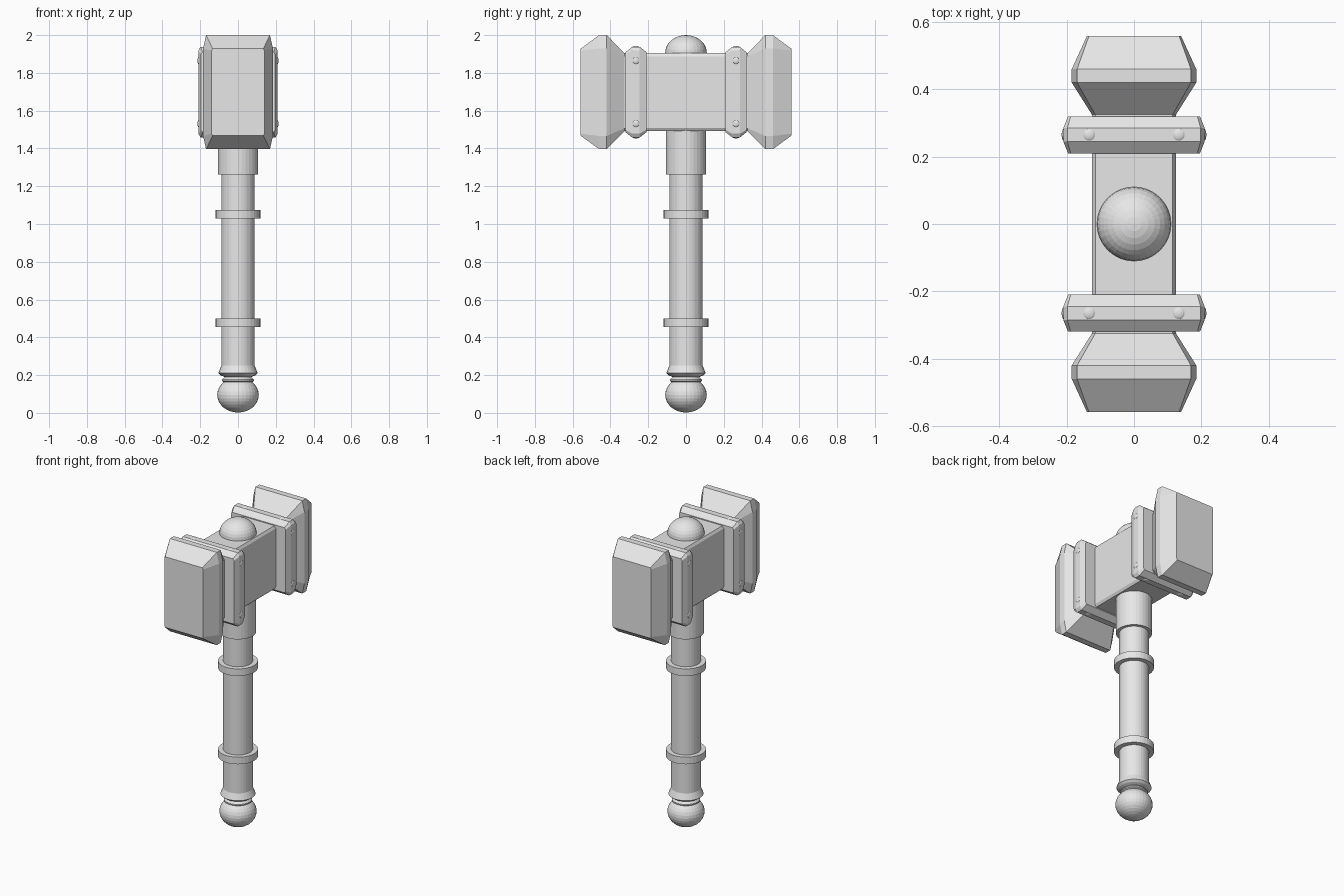
import bpy, bmesh, math
from mathutils import Vector

old = bpy.data.objects.get("Cube")
if old:
    bpy.data.objects.remove(old, do_unlink=True)

# One plain grey for everything
grey = bpy.data.materials.new("light_grey")
grey.use_nodes = True
colour = (0.8, 0.8, 0.8, 1)
grey.diffuse_color = colour
grey.node_tree.nodes["Principled BSDF"].inputs["Base Color"].default_value = colour

HEAD_Z = 1.698   # height of the head's axis
SIDES = 32


def finish(name, bm):
    bmesh.ops.recalc_face_normals(bm, faces=bm.faces)
    mesh = bpy.data.meshes.new(name)
    bm.to_mesh(mesh)
    bm.free()
    mesh.materials.append(grey)
    obj = bpy.data.objects.new(name, mesh)
    bpy.context.collection.objects.link(obj)
    return obj


def loft(name, rings):
    """Skin closed rings of points and cap both ends."""
    bm = bmesh.new()
    loops = [[bm.verts.new(p) for p in ring] for ring in rings]
    n = len(loops[0])
    for a, b in zip(loops, loops[1:]):
        for i in range(n):
            j = (i + 1) % n
            bm.faces.new((a[i], a[j], b[j], b[i]))
    bm.faces.new(loops[0])
    bm.faces.new(loops[-1])
    return finish(name, bm)


def cut_rect(y, hx, hz, cx, cz):
    """Rectangle across y with its corners cut off."""
    pts = []
    for sx, sz in ((1, 1), (-1, 1), (-1, -1), (1, -1)):
        pair = [(sx * hx, sz * (hz - cz)), (sx * (hx - cx), sz * hz)]
        pts += pair if sx * sz > 0 else pair[::-1]
    return [(x, y, HEAD_Z + z) for x, z in pts]


def turned(name, profile):
    """Round part about the z axis from (radius, height) pairs."""
    turn = [2 * math.pi * i / SIDES for i in range(SIDES)]
    return loft(name, [[(r * math.cos(t), r * math.sin(t), z) for t in turn]
                       for r, z in profile])


def ball(name, centre, size, segments=SIDES):
    bm = bmesh.new()
    bmesh.ops.create_uvsphere(bm, u_segments=segments, v_segments=segments // 2, radius=1)
    bmesh.ops.scale(bm, vec=Vector(size), verts=bm.verts)
    bmesh.ops.translate(bm, vec=Vector(centre), verts=bm.verts)
    return finish(name, bm)


# Head: two flared striking ends joined by a slimmer block
half = [(0.558, 0.14, 0.23, 0.006, 0.01), (0.46, 0.185, 0.302, 0.016, 0.07),
        (0.42, 0.185, 0.302, 0.016, 0.07), (0.325, 0.125, 0.206, 0.01, 0.016)]
sections = half + [(-s[0], *s[1:]) for s in reversed(half)]
loft("hammer_head", [cut_rect(*s) for s in sections])

# Bands around the head, with rivets on all four sides
for side, label in ((-1, "front"), (1, "back")):
    y = side * 0.265
    loft(label + "_band", [
        cut_rect(y - 0.055, 0.196, 0.212, 0.008, 0.012),
        cut_rect(y - 0.02, 0.21, 0.24, 0.012, 0.02),
        cut_rect(y + 0.02, 0.21, 0.24, 0.012, 0.02),
        cut_rect(y + 0.055, 0.196, 0.212, 0.008, 0.012)])
    for sx in (-1, 1):
        for sz in (-1, 1):
            ball(label + "_side_rivet", (sx * 0.207, y, HEAD_Z + sz * 0.167),
                 (0.008, 0.019, 0.019), 16)
            ball(label + "_cap_rivet", (sx * 0.133, y, HEAD_Z + sz * 0.237),
                 (0.019, 0.019, 0.008), 16)

# Domed top and ball pommel
for name, z in (("top_dome", 1.907), ("pommel", 0.095)):
    ball(name, (0, 0, z), (0.11, 0.11, 0.093))

# Handle with its collar, grip rings and flared foot
turned("collar", [(0.107, 1.262), (0.107, 1.52)])
turned("shaft", [(0.07, 0.12), (0.07, 0.16), (0.084, 0.168), (0.084, 0.176), (0.07, 0.19),
                 (0.09, 0.198), (0.104, 0.21), (0.088, 0.25), (0.088, 1.3)])
for name, z in (("lower_grip_ring", 0.477), ("upper_grip_ring", 1.052)):
    turned(name, [(0.118, z - 0.023), (0.118, z + 0.023)])
